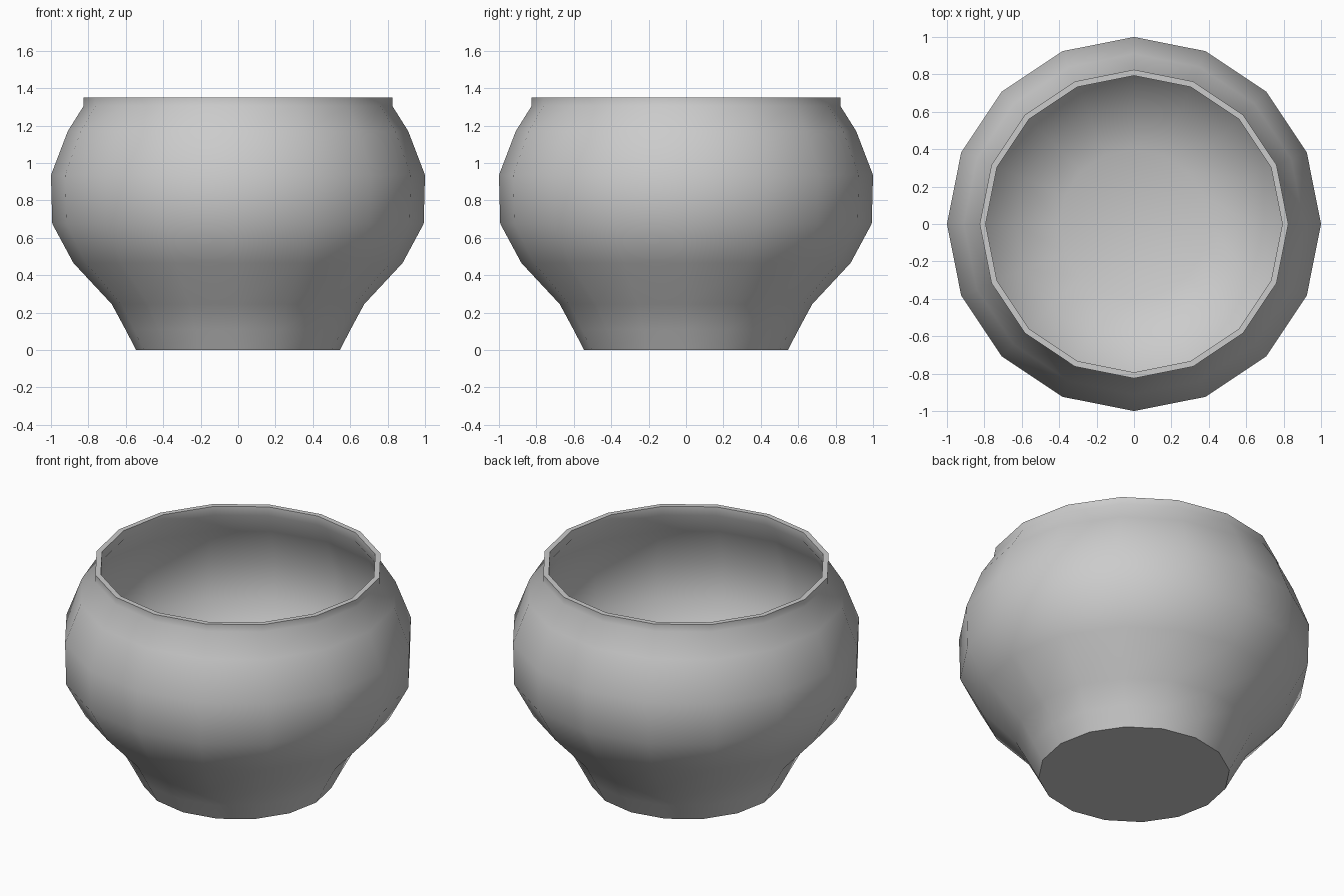
import bpy, bmesh, math

if "Cube" in bpy.data.objects:
    bpy.data.objects.remove(bpy.data.objects["Cube"])

SIDES = 16

# Cross-section (radius, height): outside from foot to rim, then down the inside
outer = [(0.545, 0), (0.602, 0.11), (0.675, 0.245), (0.88, 0.465),
         (0.993, 0.675), (1.0, 0.935), (0.91, 1.17), (0.825, 1.305), (0.825, 1.35)]
inner = [(0.793, 1.35), (0.793, 1.295), (0.88, 1.155), (0.967, 0.925),
         (0.96, 0.69), (0.855, 0.485), (0.635, 0.25), (0.4, 0.17)]

bm = bmesh.new()


def ring(r, z):
    return [bm.verts.new((r * math.cos(2 * math.pi * i / SIDES),
                          r * math.sin(2 * math.pi * i / SIDES), z)) for i in range(SIDES)]


# Bowl wall
rings = [ring(r, z) for r, z in outer + inner]
for a, b in zip(rings, rings[1:]):
    for i in range(SIDES):
        j = (i + 1) % SIDES
        bm.faces.new((a[i], a[j], b[j], b[i]))

# Flat foot and rounded inside floor
bm.faces.new(rings[0][::-1])
centre = bm.verts.new((0, 0, 0.14))
for i in range(SIDES):
    bm.faces.new((rings[-1][i], rings[-1][(i + 1) % SIDES], centre))
bmesh.ops.recalc_face_normals(bm, faces=bm.faces)

mesh = bpy.data.meshes.new("bowl")
bm.to_mesh(mesh)
bm.free()
bowl = bpy.data.objects.new("bowl", mesh)
bpy.context.collection.objects.link(bowl)

# Smooth body with crisp rim and foot edges
bpy.context.view_layer.objects.active = bowl
bowl.select_set(True)
bpy.ops.object.shade_smooth_by_angle(angle=math.radians(45))
